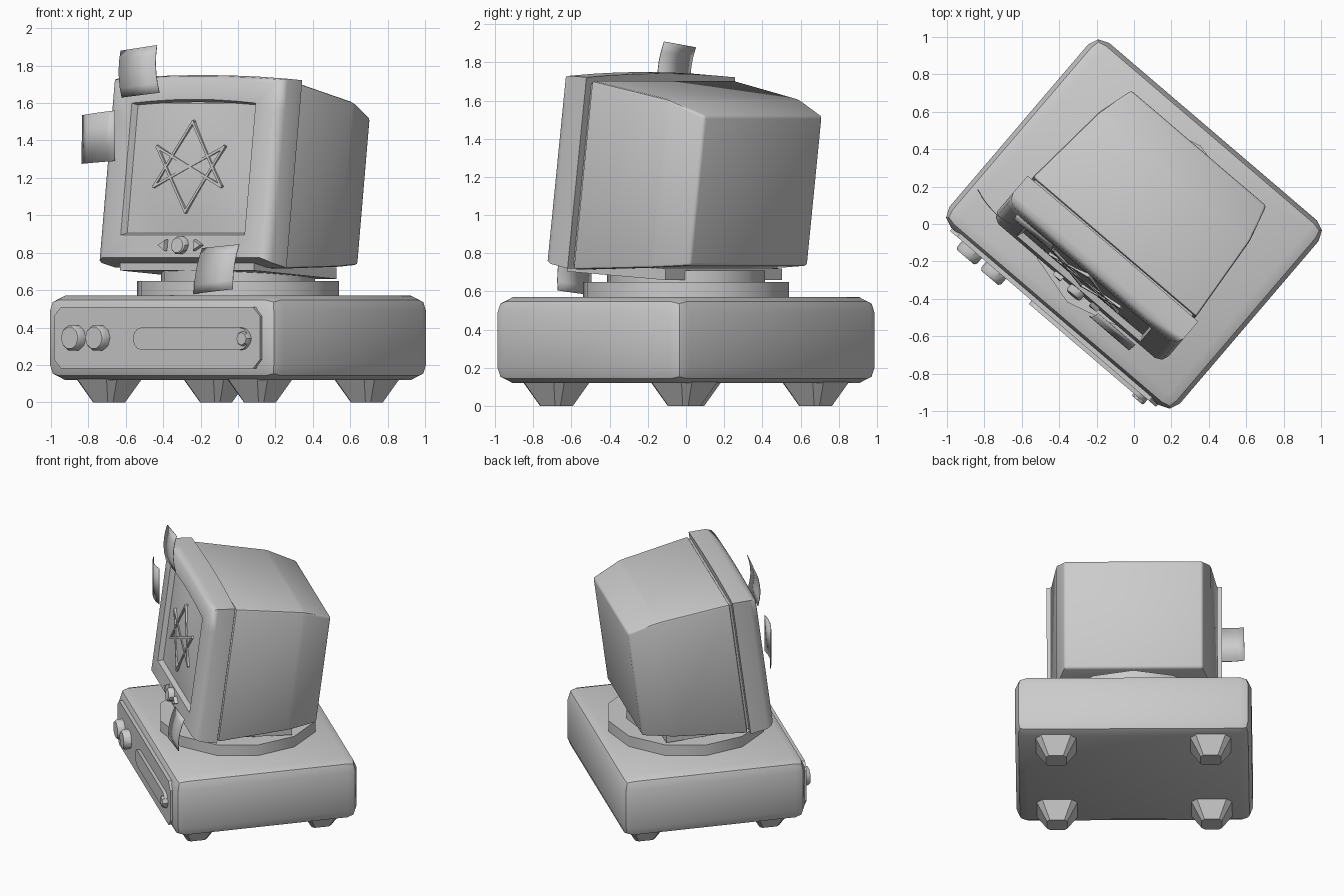
import bpy, bmesh, math
from mathutils import Matrix, Vector

if "Cube" in bpy.data.objects:
    bpy.data.objects.remove(bpy.data.objects["Cube"])

TURN = Matrix.Rotation(math.radians(-40.5), 4, 'Z')
# The monitor leans backwards: y grows with height
LEAN = Matrix.Identity(4)
LEAN[1][2], LEAN[1][3] = 0.13, -0.13 * 0.75
MON = TURN @ LEAN


def finish(bm, name, mat=TURN, smooth=35, bevel=0, seg=2):
    bmesh.ops.recalc_face_normals(bm, faces=bm.faces)
    if bevel:
        bmesh.ops.bevel(bm, geom=list(bm.edges), offset=bevel, segments=seg,
                        profile=0.5, affect='EDGES')
    bm.transform(mat)
    me = bpy.data.meshes.new(name)
    bm.to_mesh(me)
    bm.free()
    ob = bpy.data.objects.new(name, me)
    bpy.context.collection.objects.link(ob)
    bpy.ops.object.select_all(action='DESELECT')
    ob.select_set(True)
    bpy.context.view_layer.objects.active = ob
    bpy.ops.object.shade_smooth_by_angle(angle=math.radians(smooth))
    return ob


def loft(rings, cap_start=True, cap_end=True):
    bm = bmesh.new()
    loops = [[bm.verts.new(p) for p in r] for r in rings]
    n = len(loops[0])
    for a, b in zip(loops, loops[1:]):
        for i in range(n):
            bm.faces.new((a[i], a[(i + 1) % n], b[(i + 1) % n], b[i]))
    if cap_start:
        bm.faces.new(loops[0])
    if cap_end:
        bm.faces.new(loops[-1])
    return bm


def box(name, x0, x1, y0, y1, z0, z1, **kw):
    rect = [(x0, y0), (x1, y0), (x1, y1), (x0, y1)]
    return finish(loft([[(x, y, z) for x, y in rect] for z in (z0, z1)]), name, **kw)


def slab(name, outline, y0, y1, mat=TURN, rim=0.0):
    """Outline in x,z extruded forward from y0 to y1, with a slightly smaller front."""
    cx = sum(p[0] for p in outline) / len(outline)
    cz = sum(p[1] for p in outline) / len(outline)
    rings = [[(x, y0, z) for x, z in outline],
             [(x, y1 + rim, z) for x, z in outline]]
    if rim:
        rings.append([(cx + (x - cx) * 0.85, y1, cz + (z - cz) * 0.85) for x, z in outline])
    return finish(loft(rings), name, mat)


def circle(cx, cz, r, n):
    return [(cx + r * math.cos(2 * math.pi * i / n), cz + r * math.sin(2 * math.pi * i / n))
            for i in range(n)]


def square(h, c, z, cx, cy):
    """Square cross-section with cut corners."""
    k = h - c
    return [(cx + x, cy + y, z) for x, y in
            ((-k, -h), (k, -h), (h, -k), (h, k), (k, h), (-k, h), (-h, k), (-h, -k))]


# Base cabinet and feet
box("base", -0.81, 0.81, -0.65, 0.65, 0.12, 0.57, bevel=0.08)
for fx, sx in (("left", -0.53), ("right", 0.53)):
    for fy, sy in (("front", -0.44), ("back", 0.44)):
        finish(loft([square(0.07, 0.02, 0, sx, sy), square(0.145, 0.04, 0.13, sx, sy)]),
               f"foot_{fy}_{fx}")

# Base front panel, slot plate and knobs
W, C = 0.725, 0.05
slab("front_panel", [(-W, .18 + C), (-W + C, .18), (W - C, .18), (W, .18 + C),
                     (W, .51 - C), (W - C, .51), (-W + C, .51), (-W, .51 - C)], -0.60, -0.667)
ends = []
for cx, start in ((0.60, -90), (-0.09, 90)):
    ends += [(cx + .06 * math.cos(math.radians(start + 30 * i)),
              .34 + .06 * math.sin(math.radians(start + 30 * i))) for i in range(7)]
slab("slot_plate", ends, -0.65, -0.69)
slab("slider_knob", circle(0.625, .34, .04, 8), -0.65, -0.705, rim=0.01)
for i, x in enumerate((-0.57, -0.40)):
    slab(f"base_knob_{i + 1}", circle(x, .345, .07, 10), -0.65, -0.72, rim=0.015)

# Swivel disc, neck and tilting support slab
for name, r, z0, z1 in (("swivel_disc", .55, .56, .65), ("neck", .42, .6, .71)):
    finish(loft([[(x, y, z) for x, y in circle(0, 0, r, 12)] for z in (z0, z1)]), name)
finish(loft([[(x, y, z + t) for x, y, z in
              ((-.47, -.42, .705), (.47, -.42, .705), (.47, .26, .66), (-.47, .26, .66))]
             for t in (0, .06)]), "support_slab")


def frame_ring(w, y, z0, z1, bulge=0.0, bow=0.0, n=6):
    """Rectangle in x,z with sides split so the top can arch and the face can bow."""
    pts = []
    corners = [(-w, z0), (w, z0), (w, z1), (-w, z1)]
    for k in range(4):
        a, b = corners[k], corners[(k + 1) % 4]
        for i in range(n):
            t = i / n
            x, z = a[0] + (b[0] - a[0]) * t, a[1] + (b[1] - a[1]) * t
            f = 1 - (x / w) ** 2
            if k == 2:
                z += bulge * f
            pts.append((x, y - bow * f, z))
    return pts


# Monitor bezel with recessed screen opening
finish(loft([frame_ring(.60, -.30, .72, 1.722, .02),
             frame_ring(.60, -.42, .745, 1.73, .02),
             frame_ring(.585, -.455, .76, 1.725, .02),
             frame_ring(.55, -.475, .775, 1.705, .02),
             frame_ring(.435, -.475, .895, 1.60, .02),
             frame_ring(.42, -.44, .905, 1.59, .015)], cap_end=False), "bezel", MON, smooth=50)


def screen_y(x, z):
    return -.44 - .03 * max(0, 1 - (x / .42) ** 2) * max(0, 1 - ((z - 1.25) / .36) ** 2)


# Gently domed screen
bm = bmesh.new()
N = 10
grid = []
for j in range(N + 1):
    row = []
    for i in range(N + 1):
        x, z = -.425 + .85 * i / N, .90 + .70 * j / N
        row.append(bm.verts.new((x, screen_y(x, z), z)))
    grid.append(row)
for j in range(N):
    for i in range(N):
        bm.faces.new((grid[j][i], grid[j][i + 1], grid[j + 1][i + 1], grid[j + 1][i]))
finish(bm, "screen", MON)

# Decorative star of thin strips on the screen
star = [(0, .24), (-.235, -.105), (.235, .105), (0, -.24), (-.235, .105), (.235, -.105)]
for i in range(6):
    a, b = Vector(star[i]), Vector(star[(i + 1) % 6])
    d = (b - a).normalized() * 0.007
    s = Vector((-d.y, d.x))
    quad = [a - d - s, b + d - s, b + d + s, a - d + s]
    slab(f"star_strip_{i + 1}", [(p.x, p.y + 1.26) for p in quad], -.445, -.474, MON)

# Bezel controls
slab("bezel_knob", circle(0, .84, .048, 10), -.46, -.515, MON, rim=0.01)
for name, s in (("left", -1), ("right", 1)):
    slab(f"arrow_button_{name}", [(s * .155, .84), (s * .10, .87), (s * .10, .81)],
         -.46, -.50, MON, rim=0.01)

# Tapered rear housing, plus narrow filler in the seam
finish(loft([[(-w, y, z0), (w, y, z0), (w, y, z1), (-w, y, z1)] for w, y, z0, z1 in
             ((.575, -.285, .715, 1.705), (.53, .225, .725, 1.605), (.475, .435, .735, 1.52))]),
       "rear_housing", MON, smooth=40, bevel=0.015, seg=2)
box("seam_filler", -.555, .555, -.32, -.25, .74, 1.69, mat=MON)


# Curled paper notes, stuck along one edge
def note(name, c, curl):
    """c: four corners bl, br, tr, tl as x,y,z; curl bends the middle along y."""
    bl, br, tr, tl = map(Vector, c)
    bm = bmesh.new()
    rows = []
    for j in range(6):
        t = j / 5
        off = Vector((0, curl * 4 * t * (1 - t), 0))
        rows.append([bm.verts.new(bl.lerp(tl, t) + off), bm.verts.new(br.lerp(tr, t) + off)])
    for a, b in zip(rows, rows[1:]):
        bm.faces.new((a[0], a[1], b[1], b[0]))
    ob = finish(bm, name)
    sol = ob.modifiers.new("thickness", 'SOLIDIFY')
    sol.thickness = 0.004


note("note_top", [(-.49, -.385, 1.63), (-.225, -.385, 1.655),
                  (-.255, -.37, 1.91), (-.51, -.37, 1.88)], -.02)
# Side note is ordered so that its curl runs sideways
note("note_side", [(-.50, -.43, 1.56), (-.50, -.43, 1.29),
                   (-.755, -.405, 1.275), (-.75, -.405, 1.535)], -.02)
note("note_bottom", [(.14, -.53, .58), (.415, -.53, .605),
                     (.425, -.49, .845), (.165, -.49, .825)], -.015)
